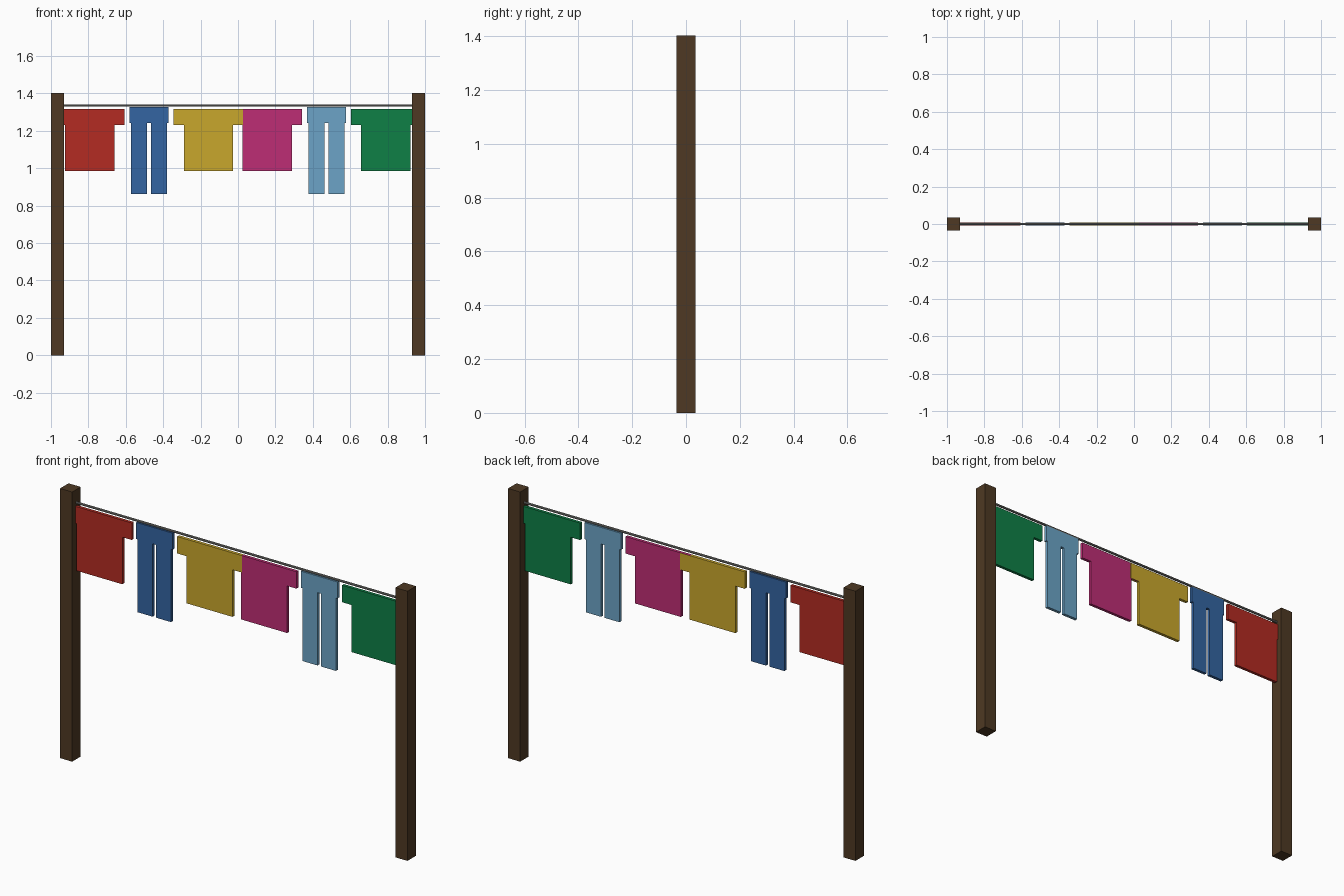
import bpy
import bmesh

cube = bpy.data.objects.get("Cube")
if cube:
    bpy.data.objects.remove(cube, do_unlink=True)


def linear(value):
    value /= 255
    return value / 12.92 if value <= 0.04045 else ((value + 0.055) / 1.055) ** 2.4


def material(name, red, green, blue):
    colour = (linear(red), linear(green), linear(blue), 1)
    mat = bpy.data.materials.new(name)
    mat.diffuse_color = colour
    mat.use_nodes = True
    shader = mat.node_tree.nodes["Principled BSDF"]
    shader.inputs["Base Color"].default_value = colour
    shader.inputs["Roughness"].default_value = 0.9
    return mat


def slab(name, profile, centre_x, thickness, mat):
    """Extrude a closed x-z outline evenly to both sides of y = 0."""
    bm = bmesh.new()
    face = bm.faces.new([bm.verts.new((x, -thickness / 2, z)) for x, z in profile])
    result = bmesh.ops.extrude_face_region(bm, geom=[face])
    verts = [v for v in result["geom"] if isinstance(v, bmesh.types.BMVert)]
    bmesh.ops.translate(bm, verts=verts, vec=(0, thickness, 0))
    bmesh.ops.recalc_face_normals(bm, faces=bm.faces)
    mesh = bpy.data.meshes.new(name)
    bm.to_mesh(mesh)
    bm.free()
    mesh.materials.append(mat)
    obj = bpy.data.objects.new(name, mesh)
    obj.location.x = centre_x
    bpy.context.collection.objects.link(obj)
    return obj


def mirrored(half):
    """Complete a right-hand outline with its mirror image."""
    return half + [(-x, z) for x, z in reversed(half)]


wood = material("dark wood", 78, 57, 35)
cord = material("grey cord", 128, 128, 124)
red = material("red cloth", 180, 43, 34)
blue = material("blue cloth", 52, 101, 162)
yellow = material("yellow cloth", 201, 167, 44)
pink = material("pink cloth", 190, 45, 117)
sky = material("light blue cloth", 108, 164, 199)
green = material("green cloth", 14, 128, 70)

# Square posts
post = mirrored([(0.035, 0), (0.035, 1.403)])
for side, x in (("right", -0.965), ("left", 0.965)):
    slab(side + "_post", post, x, 0.07, wood)

# Cord between the posts
bpy.ops.mesh.primitive_cylinder_add(vertices=8, radius=0.006, depth=1.9,
                                    location=(0, 0, 1.335), rotation=(0, 1.5708, 0))
line = bpy.context.object
line.name = "washing_line"
line.data.materials.append(cord)
bpy.ops.object.shade_smooth_by_angle()

# Shirts: a broad body with short square sleeves
shirt = mirrored([(0.132, 0.985), (0.132, 1.23), (0.186, 1.23), (0.186, 1.318)])
for name, x, thickness, mat in (("red_shirt", -0.792, 0.016, red),
                                ("yellow_shirt", -0.158, 0.0164, yellow),
                                ("pink_shirt", 0.156, 0.016, pink),
                                ("green_shirt", 0.79, 0.016, green)):
    slab(name, shirt, x, thickness, mat)

# Trousers: a wider waist over two separate legs
trousers = mirrored([(0.01, 1.242), (0.01, 0.863), (0.096, 0.863), (0.096, 1.242),
                     (0.105, 1.242), (0.105, 1.328)])
for name, x, mat in (("blue_trousers", -0.476, blue),
                     ("light_blue_trousers", 0.473, sky)):
    slab(name, trousers, x, 0.016, mat)
